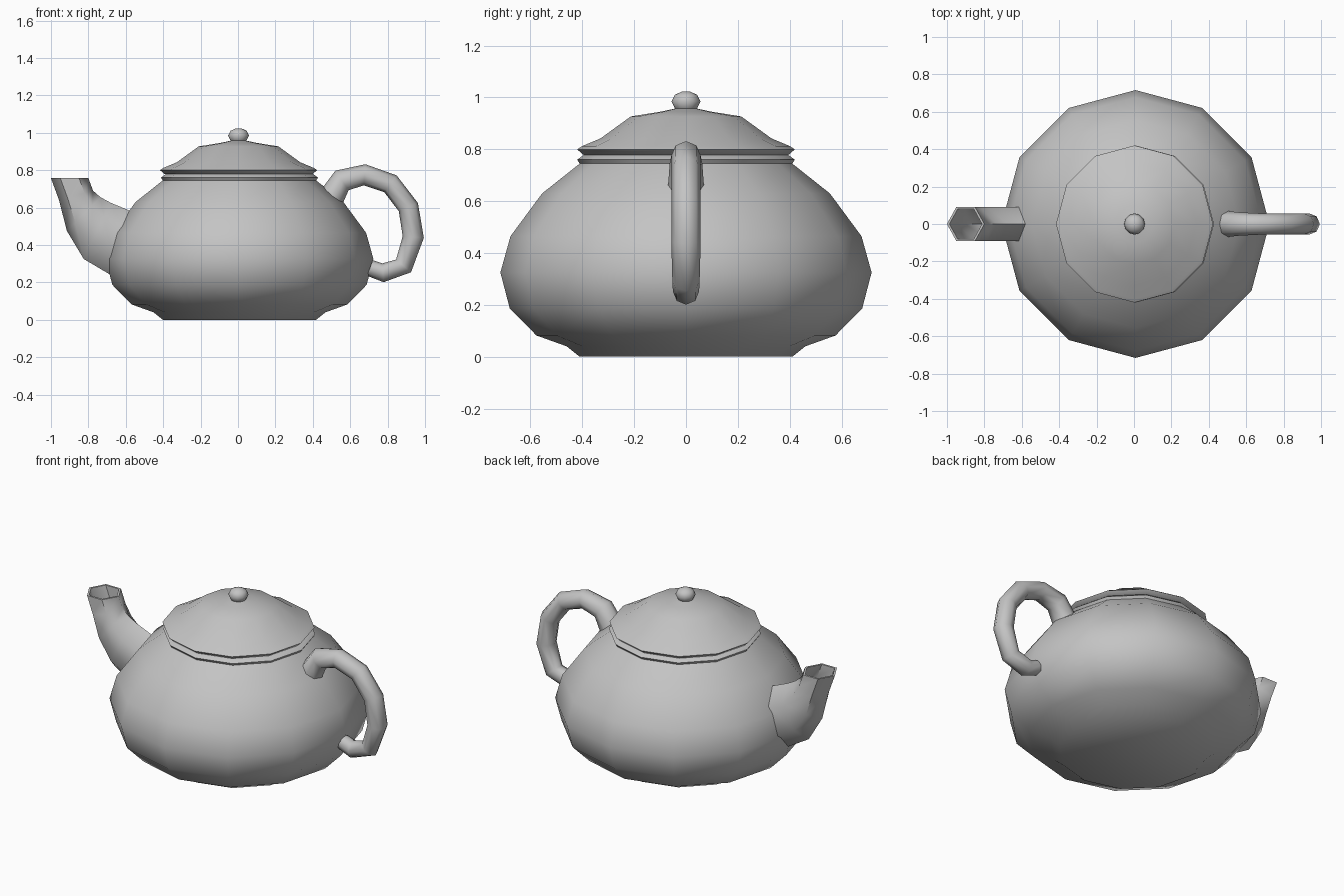
import bpy
import bmesh
from math import cos, sin, pi, radians
from mathutils import Vector

if "Cube" in bpy.data.objects:
    bpy.data.objects.remove(bpy.data.objects["Cube"])

clay = bpy.data.materials.new("grey_clay")
clay.use_nodes = True
COLOUR = (0.55, 0.55, 0.55, 1)
clay.diffuse_color = COLOUR
clay.node_tree.nodes["Principled BSDF"].inputs["Base Color"].default_value = COLOUR


def loft(name, rings, cap_start=True, cap_end=True, angle=60):
    """Skin a list of point rings into one smooth object."""
    bm = bmesh.new()
    loops = [[bm.verts.new(p) for p in ring] for ring in rings]
    for a, b in zip(loops, loops[1:]):
        for i in range(len(a)):
            j = (i + 1) % len(a)
            bm.faces.new((a[i], a[j], b[j], b[i]))
    if cap_start:
        bm.faces.new(loops[0][::-1])
    if cap_end:
        bm.faces.new(loops[-1])
    bmesh.ops.recalc_face_normals(bm, faces=bm.faces)
    mesh = bpy.data.meshes.new(name)
    bm.to_mesh(mesh)
    bm.free()
    mesh.materials.append(clay)
    obj = bpy.data.objects.new(name, mesh)
    bpy.context.collection.objects.link(obj)
    bpy.ops.object.select_all(action='DESELECT')
    obj.select_set(True)
    bpy.context.view_layer.objects.active = obj
    bpy.ops.object.shade_smooth_by_angle(angle=radians(angle))
    return obj


def turned(name, profile, sides=12, centre=0.008):
    """Turn a (radius, height) profile around the vertical axis."""
    turns = [2 * pi * i / sides for i in range(sides)]
    return loft(name, [[(centre + r * cos(t), r * sin(t), z) for t in turns]
                       for r, z in profile])


def section(low, high, half_y, sides):
    """Oval ring spanning two points of the xz plane."""
    low, high = Vector((low[0], 0, low[1])), Vector((high[0], 0, high[1]))
    mid, arm = (low + high) / 2, (high - low) / 2
    return [mid + arm * cos(2 * pi * i / sides)
            + Vector((0, half_y * sin(2 * pi * i / sides), 0)) for i in range(sides)]


# Body with its neck ring
turned("body", [(0.41, 0), (0.46, 0.04), (0.577, 0.082), (0.68, 0.187), (0.716, 0.325),
                (0.677, 0.465), (0.555, 0.63), (0.41, 0.745), (0.42, 0.76), (0.395, 0.778)])

# Lid with its bulging rim, and the knob
turned("lid", [(0.395, 0.778), (0.42, 0.8), (0.402, 0.812), (0.33, 0.842),
               (0.213, 0.927), (0.1, 0.945), (0.03, 0.96)], centre=0.003)
turned("knob", [(0.03, 0.945), (0.042, 0.957), (0.056, 0.985), (0.043, 1.01), (0.016, 1.023)],
       centre=0.003)

# Hollow six-sided spout: outer wall, rim, inner wall
outer = [((-0.5, 0.2), (-0.45, 0.53)), ((-0.69, 0.245), (-0.595, 0.59)),
         ((-0.825, 0.325), (-0.68, 0.625)), ((-0.915, 0.475), (-0.735, 0.655)),
         ((-0.957, 0.64), (-0.775, 0.69)), ((-1, 0.757), (-0.8, 0.757))]
rings = [section(a, b, 0.105, 6) for a, b in outer]


def shrink(ring, factor):
    mid = sum(ring, Vector()) / len(ring)
    return [mid + (p - mid) * factor for p in ring]


inner = [shrink(r, 0.87) for r in reversed(rings[1:])]
loft("spout", rings + inner, cap_start=False, cap_end=False)

# Handle: eight-sided tube swept along a loop of (x, z, radius)
path = [(0.5, 0.655, 0.066), (0.556, 0.745, 0.06), (0.677, 0.775, 0.054),
        (0.815, 0.727, 0.053), (0.911, 0.602, 0.053), (0.937, 0.442, 0.054),
        (0.885, 0.288, 0.05), (0.775, 0.251, 0.048), (0.705, 0.277, 0.042)]
tube = []
for i, (x, z, r) in enumerate(path):
    before, after = path[max(i - 1, 0)], path[min(i + 1, len(path) - 1)]
    along = Vector((after[0] - before[0], after[1] - before[1])).normalized()
    across = Vector((-along.y, along.x)) * r * 1.05
    tube.append(section((x - across.x, z - across.y), (x + across.x, z + across.y), r * 1.05, 8))
loft("handle", tube)
